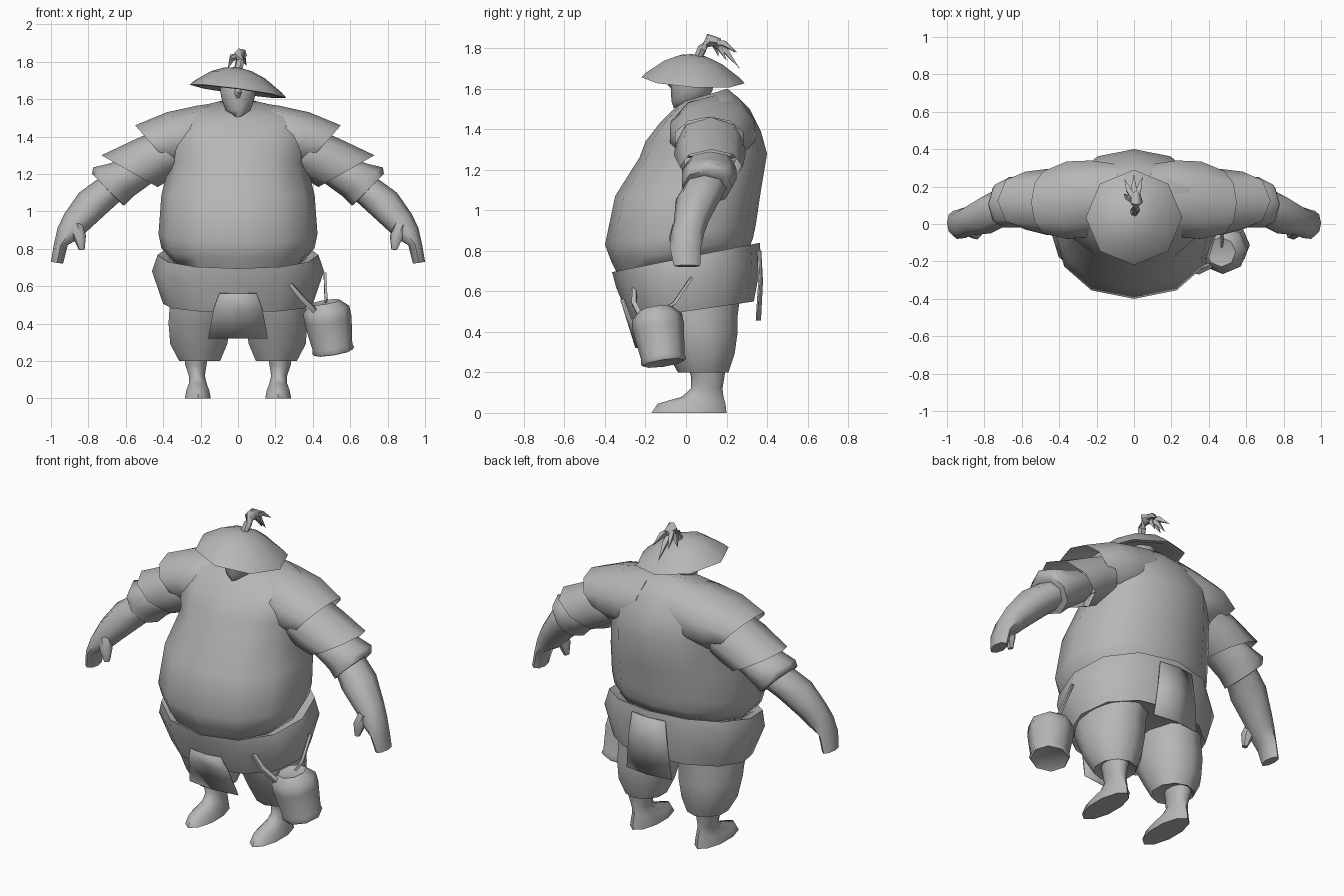
import bpy, bmesh, math
from mathutils import Vector as V

clay = bpy.data.materials.new("plain_grey")
clay.diffuse_color = (0.47, 0.47, 0.47, 1)


def finish(name, bm):
    bmesh.ops.recalc_face_normals(bm, faces=bm.faces)
    me = bpy.data.meshes.new(name)
    bm.to_mesh(me)
    bm.free()
    me.materials.append(clay)
    ob = bpy.data.objects.new(name, me)
    bpy.context.collection.objects.link(ob)
    return ob


def ring(p, q, w):
    """Ellipse whose ends are p and q, with half-width vector w."""
    p, q = V(p), V(q)
    return (p + q) / 2, (p - q) / 2, V(w)


def loft(name, rings, sides=8, start=True, end=True, boxy=1.0):
    def soft(t):
        return math.copysign(abs(t) ** boxy, t) if abs(t) > 1e-6 else 0
    bm = bmesh.new()
    loops = []
    for c, u, w in rings:
        loops.append([bm.verts.new(c + u * soft(math.cos(a)) + w * soft(math.sin(a)))
                      for a in (2 * math.pi * i / sides for i in range(sides))])
    for a, b in zip(loops, loops[1:]):
        for i in range(sides):
            j = (i + 1) % sides
            bm.faces.new((a[i], a[j], b[j], b[i]))
    if start:
        bm.faces.new(loops[0])
    if end:
        bm.faces.new(loops[-1])
    return finish(name, bm)


def body(rows):
    """Rows of front z, back z, half width, front y, back y."""
    return [ring((0, yf, zf), (0, yb, zb), (rx, 0, 0)) for zf, zb, rx, yf, yb in rows]


def limb(s, rows):
    """Rows of outer x, z, inner x, z, front y, back y; s mirrors in x."""
    return [ring((s * x1, (y0 + y1) / 2, z1), (s * x2, (y0 + y1) / 2, z2),
                 (0, (y1 - y0) / 2, 0)) for x1, z1, x2, z2, y0, y1 in rows]


def leg_rings(s, rows):
    """Rows of z, centre x, half width, front y, back y."""
    return [ring((s * x, yf, z), (s * x, yb, z), (rx, 0, 0)) for z, x, rx, yf, yb in rows]


def rod(name, pts, radii, sides=6):
    rings = []
    for i, p in enumerate(pts):
        d = V(pts[min(i + 1, len(pts) - 1)]) - V(pts[max(i - 1, 0)])
        u = d.orthogonal().normalized()
        w = d.normalized().cross(u)
        rings.append((V(p), u * radii[i], w * radii[i]))
    return loft(name, rings, sides)


def plate(name, rows):
    """Hanging cloth strip: rows of half width, y, z."""
    bm = bmesh.new()
    prev = None
    for w, y, z in rows:
        cur = [bm.verts.new((x, y + abs(x) * 0.12 * (1 if y < 0 else -1), z)) for x in (-w, 0, w)]
        if prev:
            for i in range(2):
                bm.faces.new((prev[i], prev[i + 1], cur[i + 1], cur[i]))
        prev = cur
    ob = finish(name, bm)
    ob.modifiers.new("thickness", "SOLIDIFY").thickness = 0.008


# Round torso with broad shoulders
loft("torso", body([
    (.68, .81, .36, -.335, .31), (.75, .86, .41, -.37, .33), (.83, .93, .425, -.40, .345),
    (1.07, 1.10, .41, -.35, .37), (1.26, 1.28, .365, -.23, .40),
    (1.34, 1.39, .385, -.20, .37), (1.43, 1.50, .385, -.13, .315),
    (1.50, 1.555, .33, -.06, .26), (1.535, 1.60, .13, -.02, .205)]), 12, boxy=.9)

# Wide waist wrap with cloth flaps
loft("waist_wrap", body([
    (.68, .82, .37, -.33, .32), (.695, .84, .43, -.365, .365), (.62, .74, .46, -.345, .37),
    (.46, .55, .40, -.28, .335), (.48, .56, .37, -.26, .31)]), 12, start=False, boxy=.92)
plate("front_flap", [(.10, -.325, .56), (.13, -.30, .48), (.16, -.25, .32)])
plate("back_flap", [(.11, .372, .80), (.13, .38, .65), (.15, .37, .455)])

# Head and nose
loft("head", body([
    (1.505, 1.53, .03, -.06, .05), (1.54, 1.54, .07, -.072, .10), (1.60, 1.59, .09, -.075, .13),
    (1.64, 1.64, .10, -.08, .14), (1.72, 1.72, .09, -.06, .13)]), 10)
rod("nose", [(0, -.06, 1.67), (0, -.085, 1.635), (0, -.07, 1.61)], [.01, .02, .01])

# Tilted straw hat, hollow underneath
def hat_ring(f, z):
    return ring((0, .035 - .255 * f, z + .015 * f), (0, .035 + .255 * f, z - .015 * f),
                (.258 * f, 0, -.035 * f))

loft("hat", [hat_ring(f, z) for f, z in (
    (.55, 1.675), (.88, 1.64), (1, 1.642), (.9, 1.668), (.56, 1.73), (.3, 1.758), (.08, 1.768))], 8)

# Topknot and loose hair strands
rod("topknot", [(0, .06, 1.755), (.01, .08, 1.80), (.015, .115, 1.84), (.01, .17, 1.83)],
    [.022, .024, .034, .02])
for i, tip in enumerate([(-.05, .24, 1.78), (0, .265, 1.70), (.045, .25, 1.78), (.02, .20, 1.74),
                         (-.055, .16, 1.76)]):
    mid = (tip[0] * .6, .5 * (tip[1] + .13), .5 * (tip[2] + 1.84) + .015)
    rod("hair_strand_%d" % i, [(.01, .11, 1.835), mid, tip], [.016, .018, .001], 4)

for s, side in ((1, "left"), (-1, "right")):
    # Layered sleeves, open at the cuff
    loft(side + "_shoulder_cape", limb(s, [
        (.08, 1.585, .16, 1.24, .0, .33), (.22, 1.565, .24, 1.22, -.08, .35),
        (.38, 1.53, .32, 1.23, -.09, .345), (.55, 1.46, .365, 1.25, -.06, .29)]), 10, end=False)
    loft(side + "_sleeve", limb(s, [
        (.38, 1.46, .32, 1.20, -.05, .29), (.55, 1.385, .37, 1.165, -.06, .295),
        (.73, 1.30, .43, 1.13, -.03, .28)]), 8, end=False)
    loft(side + "_rolled_cuff", limb(s, [
        (.60, 1.29, .44, 1.17, .0, .24), (.69, 1.255, .47, 1.145, -.02, .25),
        (.775, 1.235, .56, 1.08, -.02, .25), (.78, 1.20, .61, 1.03, -.02, .23),
        (.75, 1.17, .645, 1.06, .0, .20)]), 8)
    # Forearm running into a mitten hand
    loft(side + "_arm", limb(s, [
        (.62, 1.25, .52, 1.12, .02, .22), (.74, 1.18, .63, 1.055, -.01, .20),
        (.85, 1.10, .68, 1.01, -.05, .17), (.93, .985, .80, .90, -.06, .11),
        (.965, .91, .84, .86, -.075, .09), (.985, .82, .91, .82, -.08, .075),
        (1.0, .73, .935, .72, -.06, .07)]), 8)
    rod(side + "_thumb", [(s * .87, -.03, .92), (s * .845, -.05, .86), (s * .835, -.055, .795)],
        [.04, .035, .016])
    # Baggy trouser leg
    loft(side + "_trouser_leg", leg_rings(s, [
        (.60, .18, .18, -.22, .27), (.48, .20, .175, -.19, .255), (.40, .205, .175, -.15, .255),
        (.29, .21, .16, -.09, .24), (.20, .205, .115, -.04, .21), (.215, .21, .08, .0, .18)]), 10)
    # Bare foot
    loft(side + "_foot", leg_rings(s, [
        (.26, .225, .07, .0, .20), (.18, .225, .06, .025, .19), (.12, .22, .045, .025, .18),
        (.08, .215, .05, -.02, .185), (.045, .215, .064, -.14, .195),
        (.0, .215, .073, -.17, .20)]), 10)

# Tilted bucket hanging at the hip
base, top = V((.51, -.11, .245)), V((.465, -.15, .515))
axis = (top - base).normalized()
bu = axis.cross(V((0, 1, 0))).normalized()
bw = axis.cross(bu)
loft("bucket", [(base.lerp(top, t), bu * r, bw * r) for t, r in (
    (.03, .085), (0, .105), (.04, .113), (.12, .108), (.65, .128), (.85, .125),
    (1, .08), (.97, .05))], 8)
rod("bucket_rope", [(.465, .03, .67), (.47, -.06, .54), (.47, -.13, .50)], [.01, .01, .01], 4)
rod("ladle_handle", [(.28, -.255, .61), (.34, -.255, .54), (.41, -.22, .47)], [.014, .017, .017], 4)

# Smooth shading with sharp edges kept
bpy.ops.object.select_all(action='SELECT')
bpy.context.view_layer.objects.active = bpy.data.objects["torso"]
bpy.ops.object.shade_smooth_by_angle(angle=math.radians(58))
